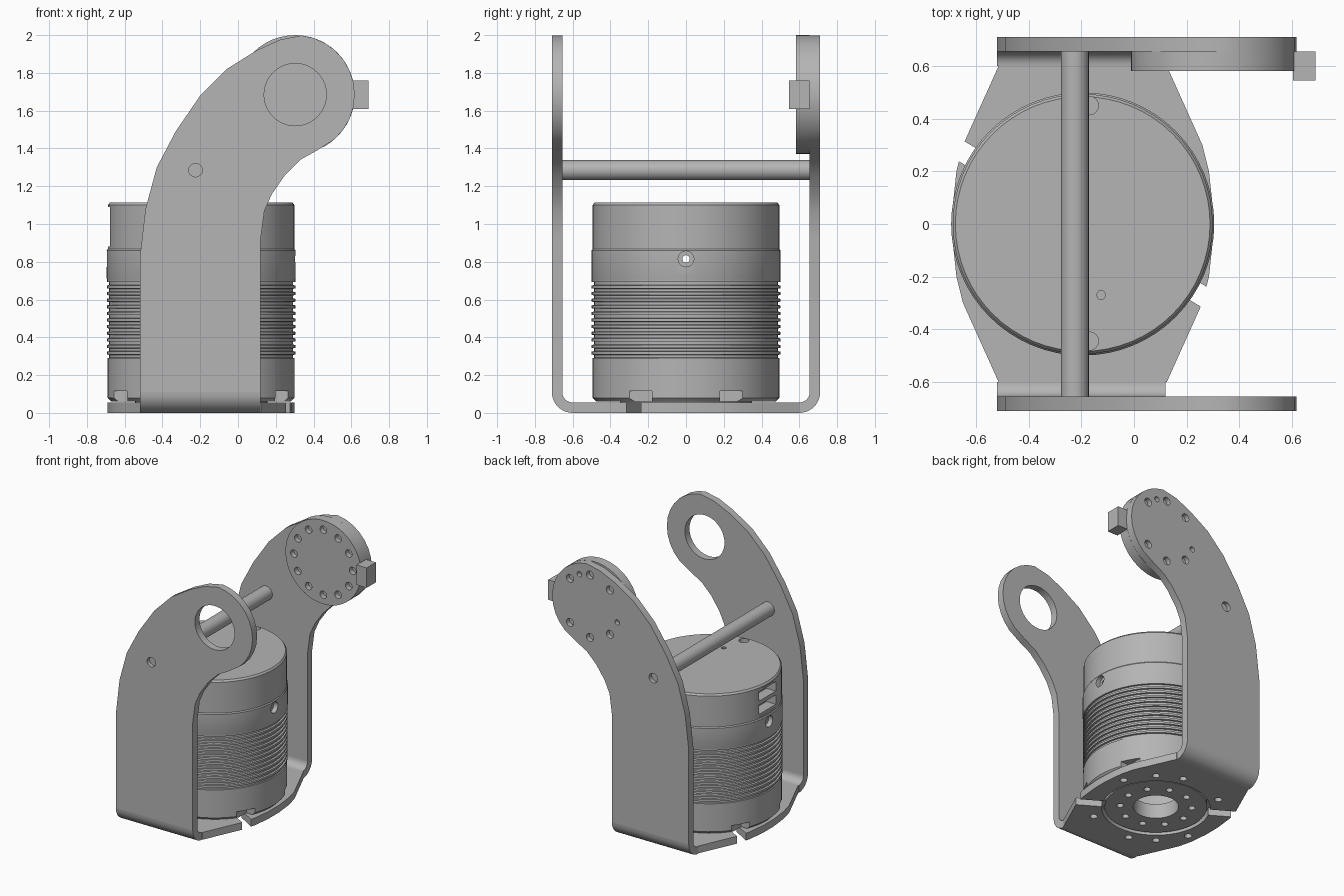
import bpy, bmesh, math
from math import cos, sin, radians

cube = bpy.data.objects.get("Cube")
if cube:
    bpy.data.objects.remove(cube, do_unlink=True)

GREY = (0.46, 0.46, 0.46, 1)
mat = bpy.data.materials.new("plain_grey")
mat.use_nodes = True
mat.diffuse_color = GREY
mat.node_tree.nodes["Principled BSDF"].inputs["Base Color"].default_value = GREY

MAP = {"X": lambda u, v, t: (t, u, v), "Y": lambda u, v, t: (u, t, v), "Z": lambda u, v, t: (u, v, t)}
CX = -0.195                 # motor axis
HX, HZ = 0.303, 1.685       # joint centre on the arms
ROD_X, ROD_Z = -0.225, 1.285


def circle(u, v, r, n=24):
    return [(u + r * cos(2 * math.pi * i / n), v + r * sin(2 * math.pi * i / n)) for i in range(n)]


def rect(u0, u1, v0, v1):
    return [(u0, v0), (u1, v0), (u1, v1), (u0, v1)]


def make(name, bm):
    bmesh.ops.recalc_face_normals(bm, faces=bm.faces[:])
    me = bpy.data.meshes.new(name)
    bm.to_mesh(me)
    bm.free()
    me.materials.append(mat)
    ob = bpy.data.objects.new(name, me)
    bpy.context.collection.objects.link(ob)
    return ob


def prism(name, axis, pts, a, b):
    """Extrude a 2D outline along an axis from a to b."""
    bm = bmesh.new()
    face = bm.faces.new([bm.verts.new(MAP[axis](u, v, a)) for u, v in pts])
    ext = bmesh.ops.extrude_face_region(bm, geom=[face])
    step = MAP[axis](0, 0, b - a)
    bmesh.ops.translate(bm, vec=step, verts=[g for g in ext["geom"] if isinstance(g, bmesh.types.BMVert)])
    return make(name, bm)


def lathe(name, profile, steps=64):
    bm = bmesh.new()
    vs = [bm.verts.new((r, 0, z)) for r, z in profile]
    es = [bm.edges.new((vs[i], vs[(i + 1) % len(vs)])) for i in range(len(vs))
          if profile[i][0] + profile[(i + 1) % len(vs)][0] > 0]
    bmesh.ops.spin(bm, geom=vs + es, cent=(0, 0, 0), axis=(0, 0, 1), angle=2 * math.pi, steps=steps)
    bmesh.ops.remove_doubles(bm, verts=bm.verts[:], dist=1e-4)
    bmesh.ops.translate(bm, vec=(CX, 0, 0), verts=bm.verts[:])
    return make(name, bm)


def cut(ob, cutters):
    """Subtract the cutters, bake the result and drop the cutters."""
    for c in cutters:
        c.hide_render = True
        mod = ob.modifiers.new("cut", "BOOLEAN")
        mod.operation, mod.solver, mod.object = "DIFFERENCE", "EXACT", c
    deps = bpy.context.evaluated_depsgraph_get()
    me = bpy.data.meshes.new_from_object(ob.evaluated_get(deps))
    ob.modifiers.clear()
    ob.data = me
    for c in cutters:
        bpy.data.objects.remove(c, do_unlink=True)


def smooth(ob):
    ob.data.shade_smooth()
    ob.data.set_sharp_from_angle(angle=radians(30))


def ring(u, v, r, angles):
    return [(u + r * cos(radians(a)), v + r * sin(radians(a))) for a in angles]


def hole(axis, u, v, r, a, b, n=16):
    return prism("cutter", axis, circle(u, v, r, n), a, b)


parts = []

# Arms: curved outline with a round head
arm = [(0.12, 0.11), (0.12, 0.92), (0.14, 1.07), (0.18, 1.16), (0.25, 1.26), (0.33, 1.34), (0.42, 1.39)]
arm += ring(HX, HZ, 0.315, range(-48, 91, 12))
arm += [(0.22, 1.975), (0.1, 1.92), (-0.06, 1.82), (-0.2, 1.68), (-0.33, 1.49),
        (-0.43, 1.3), (-0.49, 1.08), (-0.52, 0.82), (-0.52, 0.11)]
front_arm = prism("front_arm", "Y", arm, -0.71, -0.655)
cut(front_arm, [hole("Y", HX, HZ, 0.165, -0.8, -0.6, 40), hole("Y", ROD_X, ROD_Z, 0.036, -0.8, -0.68)])
back_arm = prism("back_arm", "Y", arm, 0.655, 0.71)
cutters = [hole("Y", u, v, 0.03, 0.675, 0.8) for u, v in ring(HX, HZ, 0.235, (45, 90, 135, 225, 270, 315))]
cutters += [hole("Y", u, v, 0.02, 0.675, 0.8) for u, v in ring(HX, HZ, 0.235, (68, 195))]
cut(back_arm, cutters + [hole("Y", ROD_X, ROD_Z, 0.036, 0.68, 0.8)])
parts += [front_arm, back_arm]

# Bends joining arms to the base
for name, s in (("front_bend", -1), ("back_bend", 1)):
    outer = [(s * u, v) for u, v in ring(0.6, 0.11, 0.11, range(-90, 1, 10))]
    inner = [(s * u, v) for u, v in ring(0.6, 0.11, 0.055, range(0, -91, -10))]
    parts.append(prism(name, "X", outer + inner, -0.52, 0.12))

# Base plate with central opening, radial slots and screw holes
half = [(0.32, -0.6), (0.41, -0.4), (0.455, -0.3), (0.48, -0.2), (0.495, -0.06)]
side = half + [(u, -v) for u, v in reversed(half)]
base = prism("base_plate", "Z", [(CX + u, v) for u, v in side] + [(CX - u, -v) for u, v in side], 0, 0.055)
cutters = [hole("Z", CX, 0, 0.37, -0.1, 0.2, 64)]
for a in (149, 329):
    d, n = (cos(radians(a)), sin(radians(a))), (-sin(radians(a)), cos(radians(a)))
    slot = [(CX + d[0] * r + n[0] * w, d[1] * r + n[1] * w)
            for r, w in ((0.36, -0.038), (0.7, -0.038), (0.7, 0.038), (0.36, 0.038))]
    cutters.append(prism("cutter", "Z", slot, -0.1, 0.2))
cutters += [hole("Z", u, v, 0.026, -0.1, 0.2)
            for u, v in ring(CX, 0, 0.44, (20, 50, 75, 125, 200, 230, 255, 305))]
cut(base, cutters)
parts.append(base)

# Motor body: hollow turned can with cooling ribs
profile = [(0.155, 0.01), (0.35, 0.01), (0.35, 0.06), (0.475, 0.06), (0.495, 0.08), (0.495, 0.29)]
for i in range(12):
    z = 0.29 + 0.035 * i
    profile += [(0.487, z + 0.002), (0.487, z + 0.017), (0.499, z + 0.019), (0.499, z + 0.034)]
profile += [(0.5, 0.712), (0.5, 0.86), (0.494, 0.868), (0.494, 1.1), (0.484, 1.113), (0, 1.113),
            (0, 1.0), (0.36, 1.0), (0.36, 0.12), (0.155, 0.12)]
motor = lathe("motor_body", profile)
cutters = [hole("X", 0, 0.815, 0.02, -1, 1)]                                        # cross bore
cutters += [hole("X", 0, 0.815, 0.042, a, b) for a, b in ((-0.8, -0.66), (0.27, 0.4))]
cutters.append(prism("cutter", "X", rect(-0.14, 0.14, 0.88, 1.09), -0.8, -0.678))    # connector flat
cutters += [prism("cutter", "X", rect(-0.1, 0.1, z, z + 0.07), -0.75, -0.6) for z in (0.9, 1.0)]
cutters += [prism("cutter", "X", rect(y - 0.06, y + 0.06, 0.0, 0.115), a, b)         # foot notches
            for y in (-0.24, 0.24) for a, b in ((-0.8, -0.585), (0.195, 0.4))]
cutters += [hole("Z", -0.17, y, 0.035, 1.08, 1.2) for y in (-0.445, 0.45)]
cutters.append(hole("Z", -0.125, -0.27, 0.018, 1.08, 1.2, 6))
cutters += [hole("Z", u, v, 0.024, -0.1, 0.05) for u, v in ring(CX, 0, 0.245, range(0, 360, 36))]
cut(motor, cutters)
parts.append(motor)

# Cross rod between the arms
parts.append(prism("cross_rod", "Y", circle(ROD_X, ROD_Z, 0.053, 32), -0.655, 0.655))

# Joint disc with bolt circle, and its side tab
disc = prism("joint_disc", "Y", circle(HX, HZ, 0.315, 48), 0.582, 0.655)
cut(disc, [hole("Y", u, v, 0.028, 0.5, 0.62) for u, v in ring(HX, HZ, 0.245, range(0, 360, 30))])
parts += [disc, prism("joint_tab", "Y", rect(0.605, 0.69, 1.61, 1.76), 0.545, 0.655)]

for ob in parts:
    smooth(ob)
